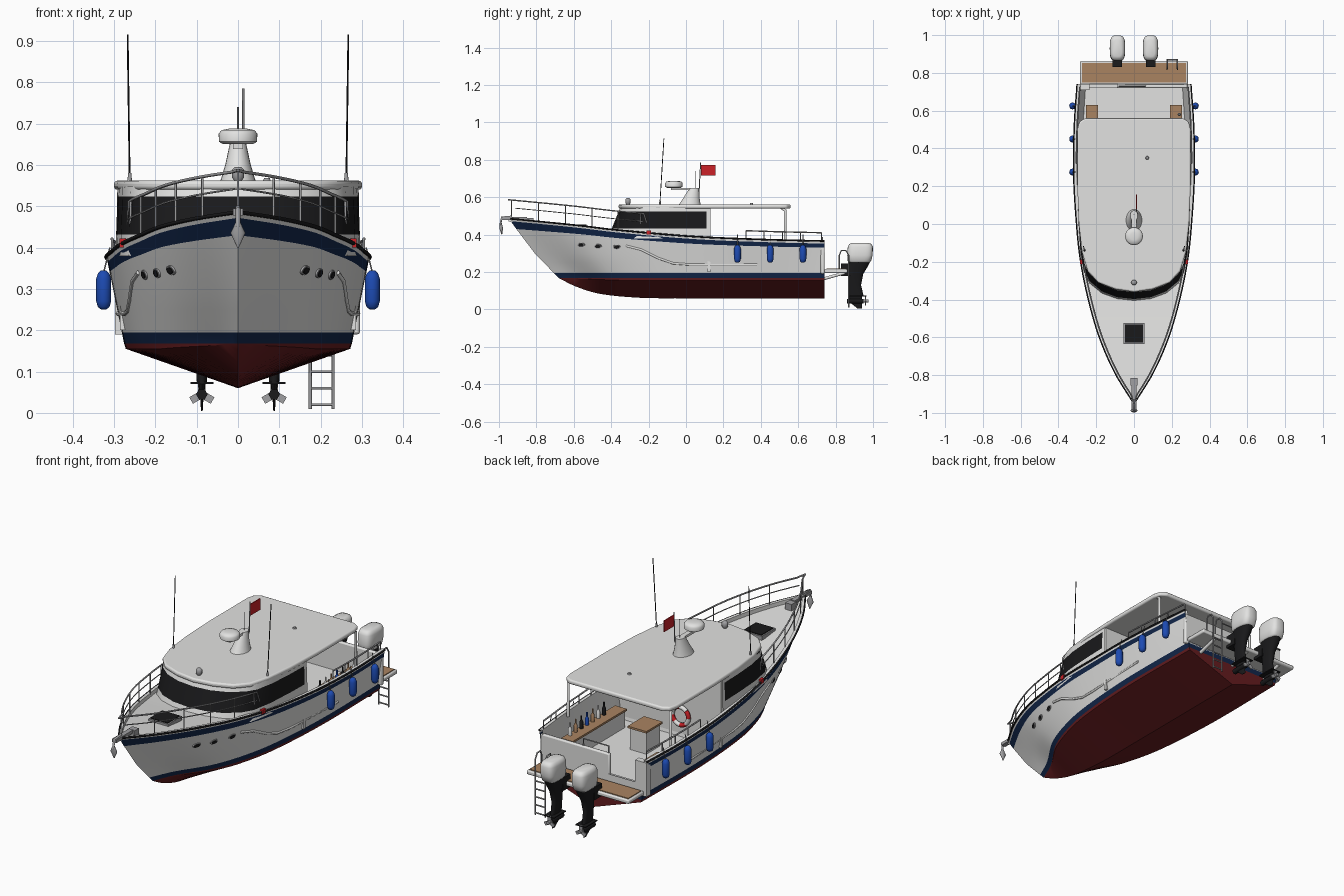
import bpy, bmesh
from math import sin, cos, pi, radians
from mathutils import Matrix, Vector

if "Cube" in bpy.data.objects:
    bpy.data.objects.remove(bpy.data.objects["Cube"])


def material(name, *rgb):
    made = bpy.data.materials.new(name)
    made.use_nodes = True
    made.diffuse_color = (*rgb, 1)
    made.node_tree.nodes["Principled BSDF"].inputs["Base Color"].default_value = (*rgb, 1)
    return made


white = material("white gelcoat", .76, .76, .75)
navy = material("navy stripe", .006, .02, .07)
maroon = material("antifouling red", .13, .012, .014)
black = material("black", .01, .01, .011)
steel = material("steel", .35, .35, .36)
wood = material("teak", .4, .23, .12)
blue = material("fender blue", .012, .07, .45)
red = material("signal red", .6, .015, .02)


def finish(name, bm, materials, angle=35):
    bmesh.ops.remove_doubles(bm, verts=bm.verts, dist=.0001)
    bmesh.ops.recalc_face_normals(bm, faces=bm.faces)
    mesh = bpy.data.meshes.new(name)
    bm.to_mesh(mesh)
    bm.free()
    for item in materials:
        mesh.materials.append(item)
    mesh.shade_smooth()
    mesh.set_sharp_from_angle(angle=radians(angle))
    obj = bpy.data.objects.new(name, mesh)
    bpy.context.collection.objects.link(obj)
    return obj


def bevel(obj, width, segments=2):
    modifier = obj.modifiers.new("rounded edge", "BEVEL")
    modifier.width, modifier.segments = width, segments
    modifier.limit_method = "ANGLE"


def box(name, low, high, color, turn=0, axis="Y"):
    low, high = Vector(low), Vector(high)
    bm = bmesh.new()
    place = Matrix.Translation((low + high) / 2) @ Matrix.Rotation(turn, 4, axis)
    bmesh.ops.create_cube(bm, size=1, matrix=place @ Matrix.Diagonal((*(high - low), 1)))
    return finish(name, bm, [color])


def tube(name, points, radius, color, cyclic=False):
    data = bpy.data.curves.new(name, "CURVE")
    data.dimensions = "3D"
    data.bevel_depth, data.bevel_resolution, data.use_fill_caps = radius, 1, True
    spline = data.splines.new("POLY")
    spline.points.add(len(points) - 1)
    spline.use_cyclic_u = cyclic
    for target, point in zip(spline.points, points):
        target.co = (*point, 1)
    data.materials.append(color)
    obj = bpy.data.objects.new(name, data)
    bpy.context.collection.objects.link(obj)


def loft(name, x, sections, color, power=1.0, sides=20):
    """Stack rounded outlines given as height, y centre, half width, half depth."""
    bm = bmesh.new()
    rings = []
    for z, y, wide, deep in sections:
        ring = []
        for k in range(sides):
            c, s = cos(2 * pi * k / sides), sin(2 * pi * k / sides)
            px = wide * abs(c) ** power * (1 if c > 0 else -1)
            py = deep * abs(s) ** power * (1 if s > 0 else -1)
            ring.append(bm.verts.new((x + px, y + py, z)))
        rings.append(ring)
    for lower, upper in zip(rings, rings[1:]):
        for k in range(sides):
            n = (k + 1) % sides
            bm.faces.new((lower[k], lower[n], upper[n], upper[k]))
    bm.faces.new(rings[0])
    bm.faces.new(rings[-1])
    return finish(name, bm, [color], 50)


def smooth(*table):
    xs, ys = zip(*table)
    last = len(xs) - 1
    ends = [(max(i - 1, 0), min(i + 1, last)) for i in range(last + 1)]
    slope = [(ys[b] - ys[a]) / (xs[b] - xs[a]) for a, b in ends]

    def value(v):
        i = max(k for k in range(last) if k == 0 or xs[k] <= v)
        w = xs[i + 1] - xs[i]
        s = min(max((v - xs[i]) / w, 0), 1)
        blend = s * s * (3 - 2 * s)
        bend = s * (1 - s) * w * (slope[i] * (1 - s) - slope[i + 1] * s)
        return ys[i] + (ys[i + 1] - ys[i]) * blend + bend
    return value


# Hull lines: fractions run from stem to transom
STERN, WATER = .74, .168
stem = smooth((WATER, -.68), (.25, -.76), (.33, -.835), (.42, -.9), (.49, -.95))
keel = smooth((0, WATER), (.06, .125), (.15, .085), (.3, .063), (.45, .06), (1, .06))
beam = smooth((0, 0), (.09, .1), (.2, .185), (.32, .245), (.44, .285), (.56, .305),
              (.7, .318), (.86, .315), (1, .3))
waterline = smooth((0, 0), (.08, .05), (.2, .16), (.35, .23), (.5, .26), (.7, .275), (1, .272))
sheer = smooth((0, .49), (.2, .455), (.32, .43), (.56, .395), (.8, .378), (1, .37))


def hull_point(u, z, side=1):
    t = (z - WATER) / (sheer(u) - WATER)
    x = waterline(u) * (1 - t) + beam(u) * t
    return Vector((side * x, stem(z) + (STERN - stem(z)) * u, z))


def hull_at(y, z, side=1):
    return hull_point((y - stem(z)) / (STERN - stem(z)), z, side)


def section(u, side):
    top = sheer(u)
    start = hull_point(u, WATER, side)
    flare = (1 - u) ** 2 * .02
    points = [Vector((0, start.y, keel(u))),
              Vector((start.x * .985, start.y, WATER - .013 * min(1, u * 4)))]
    for z in (WATER, .195, .25, .3, top - .04 - flare, top - .018, top):
        points.append(hull_point(u, z, side))
    edge = points[-1]
    cockpit = edge.y > .1
    inner = max(abs(edge.x) - .016, 0)
    floor = .2 if cockpit else top - .02
    points.append(Vector((side * inner, edge.y, top)))
    points.append(Vector((side * inner * (.9 if cockpit else 1), edge.y, floor)))
    points.append(Vector((0, edge.y, floor)))
    return points


# Hull, deck, cockpit floor and lower transom in one lofted shell
paint = [1, 1, 2, 0, 0, 0, 2, 0, 0, 0, 0]
bm = bmesh.new()
stations = 48
last_rows = []
for side in (-1, 1):
    grid = [[bm.verts.new(p) for p in section(i / stations, side)] for i in range(stations + 1)]
    for a, b in zip(grid, grid[1:]):
        for k, index in enumerate(paint):
            bm.faces.new((a[k], b[k], b[k + 1], a[k + 1])).material_index = index
    last_rows.append(grid[-1])
for k in range(4):
    left, right = last_rows
    bm.faces.new((left[k], right[k], right[k + 1], left[k + 1])).material_index = paint[k]
bmesh.ops.dissolve_degenerate(bm, edges=bm.edges, dist=.0001)
finish("hull", bm, [white, maroon, navy], 30)

# Upper transom with a gate on one side
bevel(box("transom_panel", (-.09, .72, .19), (.295, STERN, .35), white), .006)
box("transom_post", (-.298, .71, .19), (-.235, STERN, .36), white)
box("transom_sill", (-.27, .72, .19), (.27, STERN, .245), white)


def rail_points(first, last, height, side, inset=.014, count=16):
    points = []
    for i in range(count + 1):
        u = first + (last - first) * i / count
        p = hull_point(u, sheer(u), side)
        points.append((side * max(abs(p.x) - inset, 0), p.y, p.z + height))
    return points


# Rails, rubbing strakes, fenders, portholes and spray ledges
for side in (-1, 1):
    tube("rubbing_strake", rail_points(0, 1, -.004, side, 0, 40), .005, black)
    foot = rail_points(0, .43, -.01, side)[-1]
    tube("bow_rail_top", rail_points(0, .41, .097, side) + [foot], .004, steel)
    tube("bow_rail_middle", rail_points(.02, .41, .055, side), .0025, steel)
    tube("aft_rail", rail_points(.74, .99, .04, side), .004, steel)
    for u, height in [(.01, .097), (.09, .097), (.17, .097), (.25, .097), (.33, .097), (.4, .097),
                      (.74, .04), (.8, .04), (.86, .04), (.92, .04), (.99, .04)]:
        top = rail_points(u, u, height, side)[0]
        tube("rail_post", [top, (top[0], top[1], top[2] - height - .01)], .003, steel)
    for y in (.275, .45, .625):
        capsule = [(.25, y, .006, .006), (.256, y, .014, .014), (.27, y, .018, .018),
                   (.325, y, .018, .018), (.337, y, .014, .014), (.345, y, .006, .006)]
        loft("fender", side * .325, capsule, blue)
        tube("fender_rope", [(side * .325, y, .34), (side * .31, y, .4)], .002, steel)
    for y, z in ((-.56, .345), (-.47, .338), (-.37, .334)):
        p = hull_at(y, z, side)
        along = (hull_at(y + .01, z, side) - p).normalized()
        up = (hull_at(y, z + .01, side) - p).normalized()
        out = along.cross(up) * side
        out = out if out.x * side > 0 else -out
        frame = Matrix((along, up, out)).transposed().to_4x4()
        for name, size, color, lift in (("porthole_rim", 1, steel, 0), ("porthole", .72, black, .002)):
            bm = bmesh.new()
            shape = Matrix.Translation(p + out * lift) @ frame @ Matrix.Diagonal((.021, .012, 1, 1))
            bmesh.ops.create_cone(bm, cap_ends=True, segments=20, radius1=size, radius2=size,
                                  depth=.006, matrix=shape)
            finish(name, bm, [color])
    ledge = [(-.32, .34), (-.24, .32), (-.15, .275), (-.07, .247), (.02, .24), (.38, .24)]
    tube("spray_ledge", [hull_at(y, z, side) for y, z in ledge], .006, white)
    lamp = hull_at(-.2, .4, side)
    box("navigation_light", lamp - Vector((.008, .012, 0)), lamp + Vector((.008, .012, .022)), red)

    # Roof supports and whip antennas
    tube("roof_post", [(side * .285, .53, .36), (side * .285, .53, .53), (side * .27, .5, .55)], .008, white)
    tube("antenna", [(side * .262, -.14, .56), (side * .267, -.118, .915)], .0022, black)
    loft("antenna_base", side * .262, [(.555, -.14, .006, .006), (.58, -.138, .004, .004)], steel)

# Cabin with a wraparound window band
plan = [(0, -.41), (.09, -.4), (.17, -.37), (.235, -.315), (.265, -.26), (.284, -.15),
        (.293, 0), (.296, .11), (.296, .13)]
outline = [(-x, y) for x, y in plan[:0:-1]] + plan
bm = bmesh.new()
rings = []
for z in (.38, .432, .523, .548):
    rake = (z - .4) * .4
    rings.append([bm.verts.new((x * (1 - rake * .3), y + rake * min(1, max(0, -y * 3)), z))
                  for x, y in outline])
for level, (a, b) in enumerate(zip(rings, rings[1:])):
    for k in range(len(outline) - 1):
        face = bm.faces.new((a[k], a[k + 1], b[k + 1], b[k]))
        face.material_index = int(level == 1 and 0 < k < len(outline) - 2)
finish("cabin", bm, [white, black])
box("cabin_back_wall", (-.285, .115, .2), (.285, .13, .545), white)

# Roof slab
plan = [(0, -.36), (.1, -.345), (.19, -.31), (.245, -.25), (.275, -.15), (.292, 0), (.3, .2),
        (.3, .5), (.29, .54), (.26, .56)]
bm = bmesh.new()
base = bm.faces.new([bm.verts.new((x, y, .54)) for x, y in
                     [(-x, y) for x, y in plan[:0:-1]] + plan])
raised = bmesh.ops.extrude_face_region(bm, geom=[base])["geom"]
bmesh.ops.translate(bm, vec=(0, 0, .022), verts=[v for v in raised if isinstance(v, bmesh.types.BMVert)])
bevel(finish("roof", bm, [white]), .008, 3)

# Mast, radar, lights and flag
loft("mast", 0, [(.56, .02, .043, .058), (.6, .03, .031, .042), (.65, .045, .02, .026)], white)
box("radar_arm", (-.012, -.08, .638), (.012, .05, .65), white)
loft("radar_dome", 0, [(.65, -.065, .036, .036), (.656, -.065, .046, .046), (.675, -.065, .047, .047),
                       (.684, -.065, .04, .04), (.688, -.065, .02, .02)], white, 1, 32)
tube("flag_pole", [(.013, .07, .63), (.013, .078, .785)], .003, steel)
tube("mast_light_pole", [(0, .05, .64), (0, .05, .74)], .002, steel)
box("flag", (.011, .079, .715), (.015, .157, .772), red)
loft("searchlight", 0, [(.56, -.31, .008, .008), (.57, -.31, .015, .014), (.588, -.31, .015, .014),
                        (.595, -.31, .008, .008)], steel)
loft("roof_button", .07, [(.56, .35, .01, .01), (.568, .35, .007, .007)], steel)

# Foredeck fittings
box("hatch_frame", (-.055, -.635, .43), (.055, -.525, .45), steel)
box("hatch_glass", (-.048, -.628, .445), (.048, -.532, .454), black)
box("windlass", (-.018, -.855, .455), (.018, -.815, .49), steel)
box("bow_roller", (-.012, -.985, .478), (.012, -.85, .494), steel)
tube("anchor_shank", [(0, -.93, .497), (0, -.985, .493), (0, -.993, .45)], .006, steel)
loft("anchor_fluke", 0, [(.4, -.985, .002, .002), (.435, -.988, .018, .01), (.465, -.99, .004, .004)], steel)

# Cockpit furniture
box("counter", (.2, .2, .2), (.25, .625, .287), white)
box("counter_top", (.19, .2, .287), (.255, .63, .297), wood)
box("side_seat", (-.25, .5, .2), (-.195, .625, .287), white)
box("side_seat_top", (-.255, .5, .287), (-.19, .63, .297), wood)
box("table", (-.045, .27, .2), (.045, .38, .31), white)
box("table_top", (-.052, .26, .31), (.052, .39, .32), wood)
for i, color in enumerate((white, wood, black, blue, wood, white, black)):
    y = .58 - i * .045
    loft("bottle", .24, [(.297, y, .009, .009), (.33, y, .009, .009), (.34, y, .004, .004),
                         (.36, y, .004, .004)], color, 1, 10)
for i in range(8):
    arc = [(i + k / 5) * pi / 4 for k in range(6)]
    tube("life_ring", [(-.07 + .045 * cos(a), .145, .31 + .045 * sin(a)) for a in arc], .011,
         red if i % 2 else white)
tube("transom_rail", [(-.08, .73, .34), (-.08, .73, .385), (.06, .73, .385), (.06, .73, .34)], .004, steel)

# Swim platform and brackets
bevel(box("swim_platform", (-.285, STERN, .195), (.285, .863, .216), white), .006)
box("platform_planks", (-.275, .75, .214), (.275, .852, .22), wood)
for x in (-.2, 0, .2):
    tube("platform_bracket", [(x, STERN, .165), (x, .85, .196)], .009, white)

# Boarding ladder
for x in (.175, .23):
    tube("ladder_rail", [(x, .87, .01), (x, .87, .29), (x, .855, .315), (x, .83, .315),
                         (x, .82, .29), (x, .82, .21)], .004, steel)
for z in (.02, .06, .1, .14, .18):
    tube("ladder_rung", [(.175, .87, z), (.23, .87, z)], .0035, steel)

# Twin outboard engines
for x in (-.0875, .0875):
    loft("engine_cowl", x, [(.25, .925, .03, .05), (.258, .927, .037, .062), (.29, .93, .041, .068),
                            (.335, .932, .04, .067), (.35, .932, .034, .06), (.356, .932, .022, .045)],
         white, .6, 28)
    loft("engine_leg", x, [(.07, .91, .012, .04), (.13, .902, .015, .034), (.19, .908, .022, .04),
                           (.235, .92, .03, .055), (.258, .925, .033, .06)], black, .8)
    loft("engine_skeg", x, [(.004, .93, .002, .012), (.035, .91, .004, .03), (.08, .905, .01, .035)], black)
    box("cavitation_plate", (x - .028, .87, .07), (x + .028, .965, .075), black)
    tube("gear_case", [(x, .86, .045), (x, .875, .045), (x, .95, .045)], .014, black)
    tube("propeller_hub", [(x, .95, .045), (x, .975, .045)], .009, steel)
    box("engine_mount", (x - .025, .83, .18), (x + .025, .89, .245), black)
    for turn in (0, 2 * pi / 3, 4 * pi / 3):
        cx, cz = x + .018 * sin(turn), .045 + .018 * cos(turn)
        box("propeller_blade", (cx - .009, .958, cz - .012), (cx + .009, .963, cz + .012), steel, turn)
